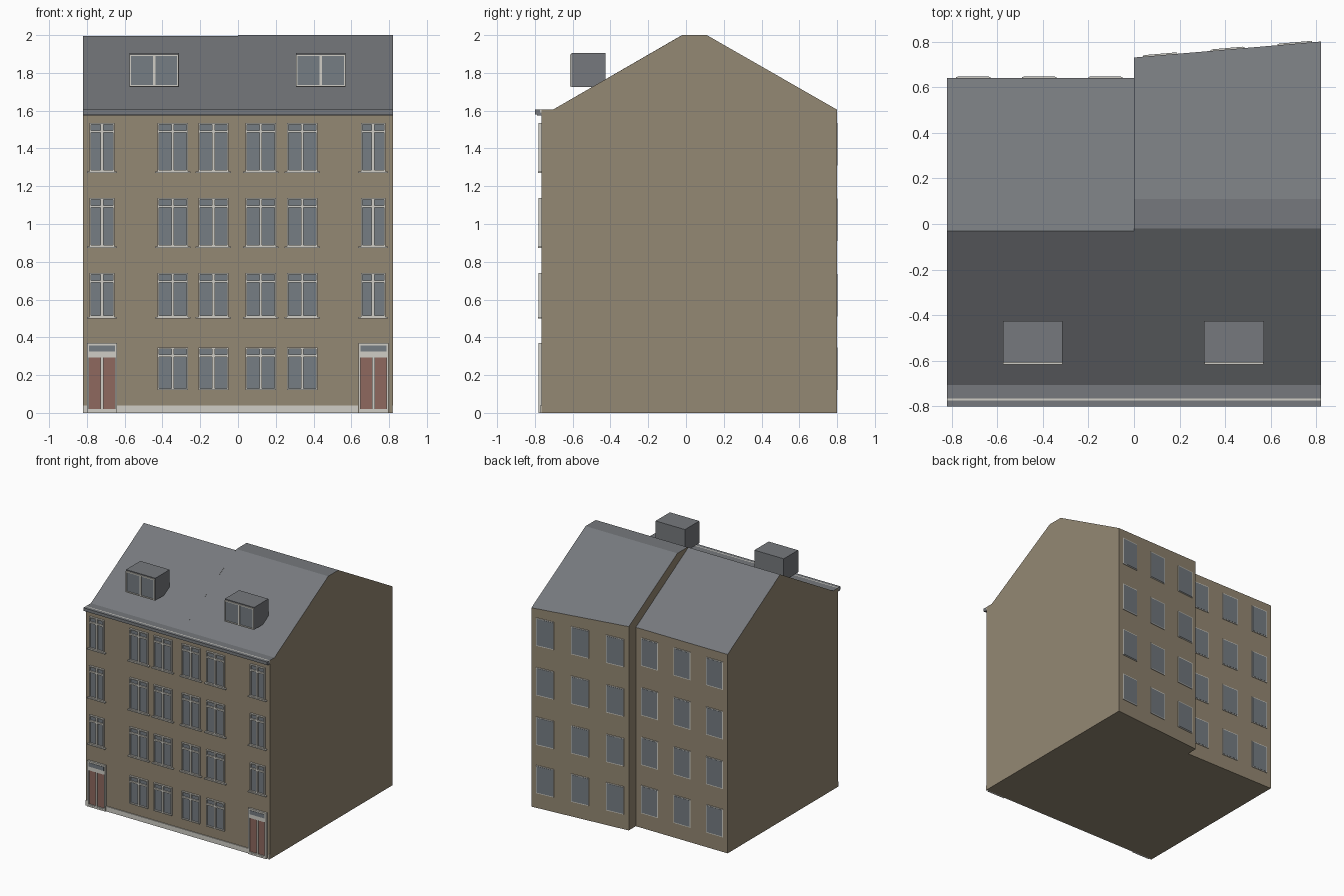
import bpy, bmesh, math
from mathutils import Matrix

if "Cube" in bpy.data.objects:
    bpy.data.objects.remove(bpy.data.objects["Cube"])


def material(name, r, g, b):
    m = bpy.data.materials.new(name)
    lin = [((c / 255 + 0.055) / 1.055) ** 2.4 for c in (r, g, b)]
    m.diffuse_color = (*lin, 1)
    m.use_nodes = True
    m.node_tree.nodes["Principled BSDF"].inputs["Base Color"].default_value = m.diffuse_color
    return m


WALL = material("tan wall", 148, 136, 115)
ROOF = material("slate grey", 118, 121, 125)
GLASS = material("window glass", 118, 125, 131)
TRIM = material("pale trim", 208, 206, 198)
DOOR = material("red door", 142, 104, 94)


def finish(name, bm, mats):
    bmesh.ops.recalc_face_normals(bm, faces=bm.faces)
    me = bpy.data.meshes.new(name)
    bm.to_mesh(me)
    bm.free()
    for m in mats:
        me.materials.append(m)
    ob = bpy.data.objects.new(name, me)
    bpy.context.collection.objects.link(ob)
    return ob


def add_box(bm, x0, x1, y0, y1, z0, z1, mat=0):
    mx = Matrix.Translation(((x0 + x1) / 2, (y0 + y1) / 2, (z0 + z1) / 2))
    mx = mx @ Matrix.Diagonal((x1 - x0, y1 - y0, z1 - z0, 1))
    verts = bmesh.ops.create_cube(bm, size=1, matrix=mx)["verts"]
    for f in {f for v in verts for f in v.link_faces}:
        f.material_index = mat


def box(name, mat, *dims):
    bm = bmesh.new()
    add_box(bm, *dims)
    return finish(name, bm, [mat])


# House bodies: gabled section lofted between two ends, upward faces are roof
def house(name, x0, prof0, x1, prof1):
    bm = bmesh.new()
    a = [bm.verts.new((x0, y, z)) for y, z in prof0]
    b = [bm.verts.new((x1, y, z)) for y, z in prof1]
    n = len(a)
    bm.faces.new(a)
    bm.faces.new(b)
    for i in range(n):
        j = (i + 1) % n
        bm.faces.new((a[i], a[j], b[j], b[i]))
    bmesh.ops.recalc_face_normals(bm, faces=bm.faces)
    for f in bm.faces:
        f.material_index = int(f.normal.z > 0.2)
    return finish(name, bm, [WALL, ROOF])


FRONT = -0.765
EAVE = 1.605
left = [(FRONT, 0), (FRONT, EAVE), (-0.705, EAVE), (-0.03, 1.995), (0.64, EAVE), (0.64, 0)]
house("left_house", -0.82, left, 0, left)


def right(back):
    z = 2 - (back - 0.11) * 0.5725
    return [(FRONT, 0), (FRONT, EAVE), (-0.705, EAVE), (-0.02, 2), (0.11, 2), (back, z), (back, 0)]


house("right_house", 0, right(0.73), 0.82, right(0.80))

# Gutter along the front eave
box("gutter", ROOF, -0.82, 0.82, -0.80, -0.773, 1.58, EAVE)
box("gutter_board", TRIM, -0.82, 0.82, -0.773, FRONT, 1.59, EAVE)
box("gutter_moulding", ROOF, -0.82, 0.82, -0.79, FRONT, 1.575, 1.59)

# Plinth pieces between and beside the doors
for i, (x0, x1) in enumerate([(-0.82, -0.80), (-0.64, 0.635), (0.815, 0.82)]):
    box(f"plinth_{i}", TRIM, x0, x1, -0.772, FRONT, 0, 0.04)


# Rectangular frame with optional bars, standing proud of the facade
def add_frame(bm, x0, x1, z0, z1, y0, y1, t, bar_z=None):
    add_box(bm, x0, x0 + t, y0, y1, z0, z1)
    add_box(bm, x1 - t, x1, y0, y1, z0, z1)
    add_box(bm, x0 + t, x1 - t, y0, y1, z0, z0 + t)
    add_box(bm, x0 + t, x1 - t, y0, y1, z1 - t, z1)
    c = (x0 + x1) / 2
    add_box(bm, c - 0.007, c + 0.007, y0, y1, z0 + t, z1 - t)
    if bar_z:
        add_box(bm, x0 + t, x1 - t, y0, y1, bar_z - 0.006, bar_z + 0.006)


def front_window(name, x0, x1, z0, z1, sill):
    bm = bmesh.new()
    add_frame(bm, x0, x1, z0, z1, -0.78, FRONT, 0.008, z1 - 0.045)
    add_box(bm, x0 + 0.004, x1 - 0.004, -0.769, FRONT, z0 + 0.004, z1 - 0.004, 1)
    if sill:
        add_box(bm, x0 - 0.014, x1 + 0.014, -0.784, FRONT, z0 - 0.008, z0)
    finish(name, bm, [TRIM, GLASS])


inner = [(-0.425, -0.265), (-0.21, -0.05), (0.04, 0.20), (0.26, 0.42)]
outer = [(-0.785, -0.655), (0.65, 0.78)]
floors = [(0.122, 0.347), (0.508, 0.74), (0.882, 1.138), (1.277, 1.535)]
for fl, (z0, z1) in enumerate(floors):
    for i, (x0, x1) in enumerate(inner + (outer if fl else [])):
        front_window(f"front_window_{fl}_{i}", x0, x1, z0, z1, fl > 0)

# Front doors: surround, fanlight, two leaves
for side, x0 in (("left", -0.80), ("right", 0.637)):
    x1 = x0 + 0.16
    c = (x0 + x1) / 2
    bm = bmesh.new()
    add_frame(bm, x0, x1, 0, 0.37, -0.78, FRONT, 0.012)
    add_box(bm, x0 + 0.012, x1 - 0.012, -0.778, FRONT, 0.293, 0.325)
    add_box(bm, x0 + 0.012, x1 - 0.012, -0.781, FRONT, 0.325, 0.357, 1)
    add_box(bm, x0 + 0.012, x1 - 0.012, -0.771, FRONT, 0.02, 0.293, 2)
    add_box(bm, x0 + 0.012, x1 - 0.012, -0.778, FRONT, 0, 0.02)
    finish(f"{side}_front_door", bm, [TRIM, GLASS, DOOR])

# Dormers with a two-pane window
for side, x0 in (("left", -0.575), ("right", 0.307)):
    x1 = x0 + 0.262
    box(f"{side}_dormer", ROOF, x0, x1, -0.607, -0.425, 1.725, 1.905)
    bm = bmesh.new()
    add_frame(bm, x0 + 0.001, x1 - 0.001, 1.727, 1.897, -0.615, -0.607, 0.008)
    add_box(bm, x0 + 0.004, x1 - 0.004, -0.609, -0.606, 1.73, 1.895, 1)
    finish(f"{side}_dormer_window", bm, [TRIM, GLASS])


# Back windows: pale slab with a glass plate, turned to follow the wall
def back_window(name, x, y, angle, z0, z1):
    bm = bmesh.new()
    w = 0.075
    add_box(bm, -w, w, -0.01, 0.005, z0, z1)
    add_box(bm, -w + 0.006, w - 0.006, 0.004, 0.0065, z0 + 0.006, z1 - 0.006, 1)
    bm.transform(Matrix.Translation((x, y, 0)) @ Matrix.Rotation(angle, 4, "Z"))
    finish(name, bm, [TRIM, GLASS])


skew = math.atan2(0.07, 0.82)
for fl, z0 in enumerate((0.12, 0.51, 0.91, 1.31)):
    for i, x in enumerate((-0.705, -0.415, -0.125)):
        back_window(f"back_window_left_{fl}_{i}", x, 0.64, 0, z0, z0 + 0.225)
    for i, x in enumerate((0.115, 0.41, 0.705)):
        back_window(f"back_window_right_{fl}_{i}", x, 0.73 + x * 0.07 / 0.82, skew, z0, z0 + 0.225)
